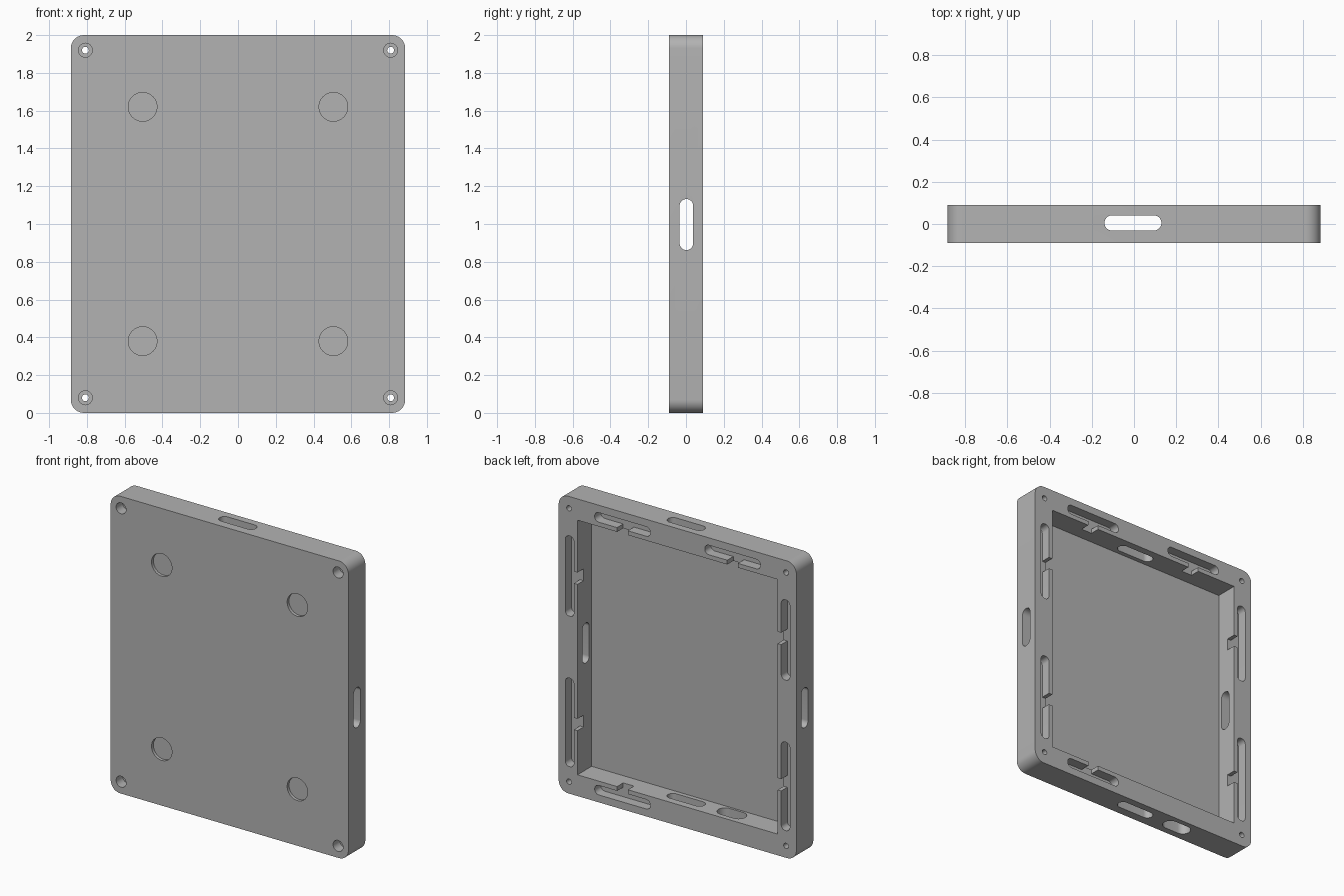
import bpy, bmesh, math
from mathutils import Vector

default = bpy.data.objects.get("Cube")
if default:
    bpy.data.objects.remove(default, do_unlink=True)

HX, HZ, HY = 0.885, 1.0, 0.09       # half width, half height, half depth
IX, IZ = 0.745, 0.857               # half size of the cavity
MID = 1.0                           # height of the centre

grey = bpy.data.materials.new("grey plastic")
grey.use_nodes = True
colour = (0.45, 0.45, 0.45, 1)
grey.diffuse_color = colour
grey.node_tree.nodes["Principled BSDF"].inputs["Base Color"].default_value = colour


def outline(ca, cb, ha, hb, r=0.0, steps=10):
    """Rounded rectangle; becomes a slot or circle when r fills it."""
    pts = []
    for q, (sa, sb) in enumerate([(1, 1), (-1, 1), (-1, -1), (1, -1)]):
        for i in range(steps + 1 if r else 1):
            t = (q + i / steps) * math.pi / 2
            p = Vector((ca + sa * (ha - r) + r * math.cos(t),
                        cb + sb * (hb - r) + r * math.sin(t)))
            if not pts or min((p - pts[-1]).length, (p - pts[0]).length) > 1e-5:
                pts.append(p)
    return pts


def prism(name, pts, axis, lo, hi):
    """Extrude an outline along an axis from lo to hi."""
    place = {"x": lambda a, b, t: (t, a, b),
             "y": lambda a, b, t: (a, t, b),
             "z": lambda a, b, t: (a, b, t)}[axis]
    bm = bmesh.new()
    face = bm.faces.new([bm.verts.new(place(p.x, p.y, lo)) for p in pts])
    ext = bmesh.ops.extrude_face_region(bm, geom=[face])
    move = Vector(place(0, 0, hi - lo))
    bmesh.ops.translate(bm, vec=move, verts=[v for v in ext["geom"]
                                             if isinstance(v, bmesh.types.BMVert)])
    bmesh.ops.recalc_face_normals(bm, faces=bm.faces)
    mesh = bpy.data.meshes.new(name)
    bm.to_mesh(mesh)
    bm.free()
    mesh.materials.append(grey)
    obj = bpy.data.objects.new(name, mesh)
    bpy.context.collection.objects.link(obj)
    return obj


# Rounded tray body
tray = prism("frame_tray", outline(0, MID, HX, HZ, 0.07), "y", -HY, HY)
bpy.context.view_layer.objects.active = tray
tray.select_set(True)


def cut(pts, axis, lo, hi):
    tool = prism("cutter", pts, axis, lo, hi)
    tool.hide_render = True
    mod = tray.modifiers.new("cut", "BOOLEAN")
    mod.operation, mod.solver, mod.object = "DIFFERENCE", "EXACT", tool
    bpy.ops.object.modifier_apply(modifier=mod.name)
    bpy.data.objects.remove(tool, do_unlink=True)


# Cavity open to the back
cut(outline(0, MID, IX, IZ), "y", -0.06, 0.2)

for sx in (-1, 1):
    for sz in (-1, 1):
        # Screw hole with counterbore on the front
        x, z = sx * 0.808, MID + sz * 0.92
        cut(outline(x, z, 0.018, 0.018, 0.018), "y", -0.2, 0.2)
        cut(outline(x, z, 0.037, 0.037, 0.037), "y", -0.2, -0.02)
        # Shallow round recess on the front
        cut(outline(sx * 0.505, MID + sz * 0.62, 0.076, 0.076, 0.076, 14),
            "y", -0.2, -0.07)

# Cable slots through all four walls
cut(outline(0.002, MID - 0.003, 0.036, 0.135, 0.036), "x", -1.5, 1.5)
cut(outline(-0.005, 0.005, 0.135, 0.036, 0.036), "z", -0.5, 2.5)
# Wider plug opening in the bottom wall
cut(outline(-0.345, 0.005, 0.1, 0.05, 0.05), "z", -0.5, 0.3)

# T-shaped clip pockets in the back rim
FLOOR = HY - 0.065
for sx in (-1, 1):
    for zc, half in ((0.465, 0.27), (-0.52, 0.298)):
        cut(outline(sx * 0.804, MID + zc, 0.032, half, 0.03), "y", FLOOR, 0.2)
        cut(outline(sx * 0.765, MID + zc, 0.04, 0.04), "y", FLOOR, 0.2)
for xc, sz in ((0.41, 1), (-0.41, 1), (0.41, -1)):
    cut(outline(xc, MID + sz * 0.918, 0.207, 0.032, 0.03), "y", FLOOR, 0.2)
    cut(outline(xc, MID + sz * 0.88, 0.04, 0.04), "y", FLOOR, 0.2)

bpy.ops.object.shade_smooth_by_angle(angle=math.radians(30))
